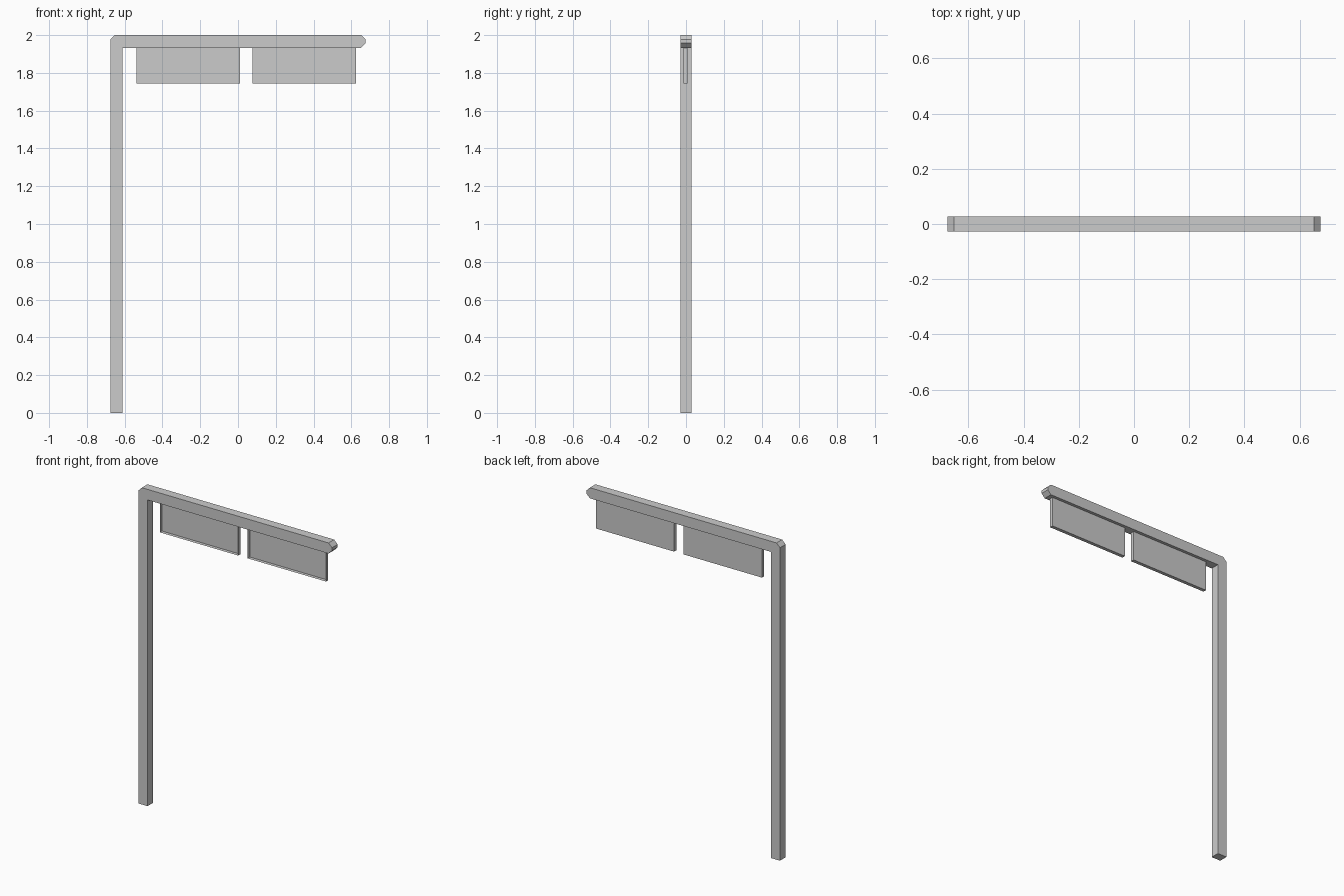
import bpy, bmesh

if "Cube" in bpy.data.objects:
    bpy.data.objects.remove(bpy.data.objects["Cube"])

HALF_W, HALF_D = 0.676, 0.028
POST_IN = -0.612       # inner side of the post
BEAM_Z = 1.933         # underside of the arm
C = 0.024              # corner chamfer


def finish(bm, name):
    bmesh.ops.recalc_face_normals(bm, faces=bm.faces)
    mesh = bpy.data.meshes.new(name)
    bm.to_mesh(mesh)
    bm.free()
    obj = bpy.data.objects.new(name, mesh)
    bpy.context.collection.objects.link(obj)
    return obj


def extrude_profile(name, points, y0, y1):
    bm = bmesh.new()
    face = bm.faces.new([bm.verts.new((x, y0, z)) for x, z in points])
    new = bmesh.ops.extrude_face_region(bm, geom=[face], use_keep_orig=True)["geom"]
    bmesh.ops.translate(bm, vec=(0, y1 - y0, 0),
                        verts=[v for v in new if isinstance(v, bmesh.types.BMVert)])
    return bm


# Post and arm: one L-shaped bar with chamfered outer corners
bar = [(-HALF_W, 0), (POST_IN, 0), (POST_IN, BEAM_Z),
       (HALF_W - C, BEAM_Z), (HALF_W, BEAM_Z + C), (HALF_W, 2 - C),
       (HALF_W - C, 2), (-HALF_W + C, 2), (-HALF_W, 2 - C)]
finish(extrude_profile("bar", bar, -HALF_D, HALF_D), "post_and_arm")

# Hanging sign trays, open towards the front
for name, x0 in (("left_sign_panel", -0.537), ("right_sign_panel", 0.077)):
    x1 = x0 + 0.547
    y0, y1 = -0.013, 0.009
    bm = extrude_profile(name, [(x0, 1.743), (x1, 1.743), (x1, BEAM_Z), (x0, BEAM_Z)], y0, y1)
    bmesh.ops.recalc_face_normals(bm, faces=bm.faces)
    front = [f for f in bm.faces if f.normal.y < -0.9]
    bmesh.ops.delete(bm, geom=front, context="FACES_ONLY")
    finish(bm, name)
